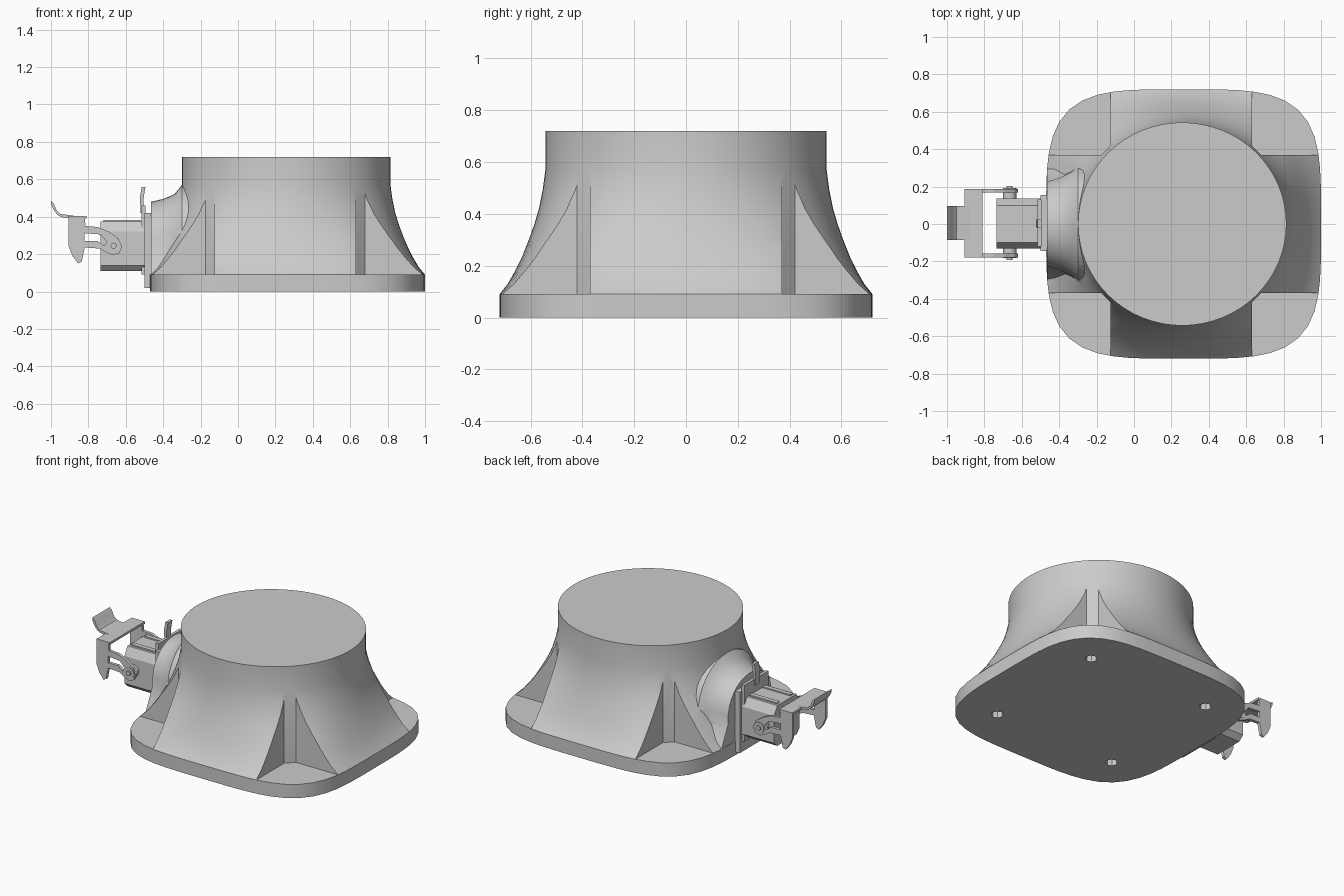
import bpy, bmesh, math
from mathutils import Vector

old = bpy.data.objects.get("Cube")
if old:
    bpy.data.objects.remove(old)

grey = bpy.data.materials.new("cast_grey")
grey.use_nodes = True
grey.diffuse_color = (0.6, 0.6, 0.6, 1)
grey.node_tree.nodes["Principled BSDF"].inputs["Base Color"].default_value = (0.6, 0.6, 0.6, 1)

CX, BASE_TOP, TOP = 0.265, 0.09, 0.72


def add_object(name, bm):
    bmesh.ops.recalc_face_normals(bm, faces=bm.faces)
    mesh = bpy.data.meshes.new(name)
    bm.to_mesh(mesh)
    bm.free()
    mesh.materials.append(grey)
    ob = bpy.data.objects.new(name, mesh)
    bpy.context.collection.objects.link(ob)
    return ob


def activate(ob):
    bpy.ops.object.select_all(action='DESELECT')
    ob.select_set(True)
    bpy.context.view_layer.objects.active = ob


def smooth(ob, angle=32):
    activate(ob)
    bpy.ops.object.shade_smooth_by_angle(angle=math.radians(angle))


def loft(name, rings):
    """Skin closed rings of equal length and cap both ends."""
    bm = bmesh.new()
    rows = [[bm.verts.new(p) for p in ring] for ring in rings]
    n = len(rows[0])
    for a, b in zip(rows, rows[1:]):
        for i in range(n):
            j = (i + 1) % n
            bm.faces.new((a[i], a[j], b[j], b[i]))
    bm.faces.new(rows[0])
    bm.faces.new(rows[-1])
    return add_object(name, bm)


def prism(name, pts, lo, hi, axis='Z'):
    """Extrude a polygon along z (xy points), y (xz points) or x (yz points)."""
    place = {'Z': lambda u, v, w: (u, v, w),
             'Y': lambda u, v, w: (u, w, v),
             'X': lambda u, v, w: (w, u, v)}[axis]
    return loft(name, [[place(u, v, w) for u, v in pts] for w in (lo, hi)])


def box(name, x0, x1, y0, y1, z0, z1):
    return prism(name, [(x0, y0), (x1, y0), (x1, y1), (x0, y1)], z0, z1)


def disc(u, v, r, n):
    return [(u + r * math.cos(math.tau * i / n), v + r * math.sin(math.tau * i / n))
            for i in range(n)]


def boolean(ob, other, operation='DIFFERENCE'):
    mod = ob.modifiers.new("cut", 'BOOLEAN')
    mod.operation, mod.object, mod.solver = operation, other, 'EXACT'
    activate(ob)
    bpy.ops.object.modifier_apply(modifier=mod.name)
    bpy.data.objects.remove(other)


# Plan outlines: a rounded square foot that blends into a round top
def foot_point(a):
    c, s = math.cos(a), math.sin(a)
    r = (abs(c / 0.735) ** 4 + abs(s / 0.72) ** 4) ** -0.25
    return Vector((CX + r * c, r * s))


def round_point(a):
    return Vector((0.258 + 0.557 * math.cos(a), 0.543 * math.sin(a)))


angles = [math.tau * i / 64 for i in range(64)]

# Foot plate with four bolt holes
plate = prism("base_plate", [foot_point(a) for a in angles], 0, BASE_TOP)
for x in (-0.19, 0.70):
    for y in (-0.435, 0.435):
        boolean(plate, prism("hole_cutter", disc(x, y, 0.038, 8), -0.1, 0.2))
smooth(plate)

# Flared body
flare = [(0.08, 1), (0.09, 1), (0.13, 0.82), (0.18, 0.66), (0.23, 0.52), (0.30, 0.36),
         (0.36, 0.24), (0.42, 0.14), (0.49, 0.06), (0.57, 0), (TOP, 0)]
body = loft("flared_body", [[(*round_point(a).lerp(foot_point(a), t), z) for a in angles]
                            for z, t in flare])


# Arched boss on the right side that carries the connector
def arch(x, half, foot, top):
    pts = [(x, -foot, 0.08)]
    for i in range(17):
        a = math.pi * (1 - i / 16)
        pts.append((x, half * math.cos(a), 0.22 + (top - 0.22) * math.sin(a) ** 0.8))
    return pts + [(x, foot, 0.08)]


boss = loft("connector_boss", [arch(-0.465, 0.23, 0.30, 0.48), arch(-0.40, 0.25, 0.33, 0.495),
                               arch(-0.34, 0.28, 0.35, 0.52), arch(-0.30, 0.31, 0.36, 0.57),
                               arch(0.0, 0.33, 0.36, 0.58)])
boolean(body, boss, 'UNION')

# Chamfered corner pockets above the bolt holes
for sx, wall in ((1, 0.63), (-1, -0.125)):
    for sy in (1, -1):
        pts = [(wall, sy * 0.42), (wall + sx * 0.05, sy * 0.37), (wall + sx, sy * 0.37),
               (wall + sx, sy * 1.2), (wall, sy * 1.2)]
        boolean(body, prism("pocket_cutter", pts, BASE_TOP, 0.56))
smooth(body)

# Connector flange, housing and spring tab
flange = box("connector_flange", -0.50, -0.46, -0.145, 0.155, 0.02, 0.42)
lip = box("flange_lip", -0.515, -0.495, -0.12, 0.13, 0.09, 0.46)
outer = [(-0.13, 0.14), (-0.10, 0.11), (0.10, 0.11), (0.135, 0.14), (0.135, 0.32),
         (0.10, 0.375), (-0.10, 0.375), (-0.13, 0.32)]
housing = prism("connector_housing", outer, -0.735, -0.49, 'X')
tab = prism("spring_tab", [(-0.505, 0.42), (-0.505, 0.50), (-0.495, 0.56), (-0.515, 0.56),
                           (-0.525, 0.50), (-0.52, 0.42)], -0.02, 0.025, 'Y')
for side in (-1, 1):
    box("housing_rib", -0.72, -0.52, side * 0.07 - 0.015, side * 0.07 + 0.015, 0.36, 0.383)

# Latch lever: two slotted hook arms, pivots, a bridge and a bent thumb tongue
arm_outline = [(-0.905, 0.40), (-0.82, 0.40), (-0.815, 0.35), (-0.75, 0.345), (-0.69, 0.32),
               (-0.64, 0.285), (-0.62, 0.24), (-0.635, 0.205), (-0.67, 0.195), (-0.705, 0.21),
               (-0.74, 0.23), (-0.82, 0.235), (-0.835, 0.16), (-0.855, 0.15), (-0.885, 0.19),
               (-0.905, 0.24)]
slot = [(-0.82, 0.27), (-0.75, 0.27), (-0.715, 0.245), (-0.70, 0.265), (-0.735, 0.305),
        (-0.82, 0.312)]
for side, y in (("left", -0.168), ("right", 0.178)):
    arm = prism("lever_arm_" + side, arm_outline, y - 0.01, y + 0.01, 'Y')
    boolean(arm, prism("slot_cutter", slot, y - 0.1, y + 0.1, 'Y'))
    out = math.copysign(1, y)
    pivot = prism("pivot_" + side, disc(-0.665, 0.245, 0.036, 16), out * 0.12, y + out * 0.015, 'Y')
    pin = prism("pivot_pin_" + side, disc(-0.665, 0.245, 0.016, 12), out * 0.12, y + out * 0.025, 'Y')
    smooth(pivot)
    smooth(pin)
box("lever_bridge", -0.905, -0.81, -0.178, 0.188, 0.39, 0.405)
tongue = prism("thumb_tongue", [(-0.88, 0.405), (-0.95, 0.415), (-0.97, 0.435), (-0.985, 0.47),
                                (-1.0, 0.485), (-1.0, 0.465), (-0.985, 0.435), (-0.965, 0.41),
                                (-0.945, 0.398), (-0.88, 0.39)], -0.085, 0.095, 'Y')
smooth(tongue)
